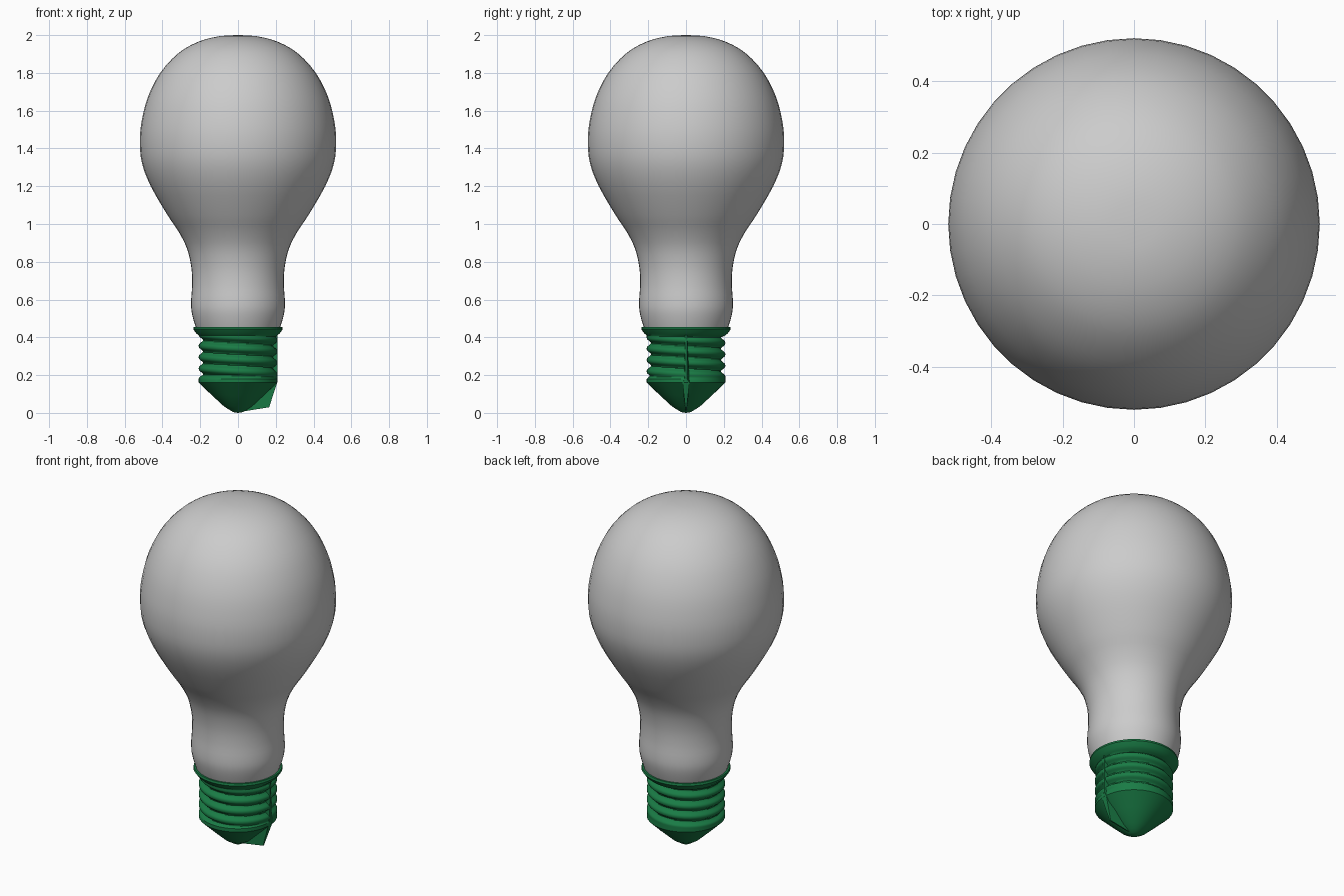
import bpy, math

if "Cube" in bpy.data.objects:
    bpy.data.objects.remove(bpy.data.objects["Cube"])

SEG = 44
GREEN = bpy.data.materials.new("base_green")
GREEN.diffuse_color = (0.01, 0.2, 0.06, 1)
GREEN.use_nodes = True
GREEN.node_tree.nodes["Principled BSDF"].inputs["Base Color"].default_value = GREEN.diffuse_color


def make_object(name, verts, faces, material=None, angle=35):
    mesh = bpy.data.meshes.new(name)
    mesh.from_pydata(verts, [], faces)
    obj = bpy.data.objects.new(name, mesh)
    bpy.context.collection.objects.link(obj)
    if material:
        mesh.materials.append(material)
    bpy.ops.object.select_all(action='DESELECT')
    obj.select_set(True)
    bpy.context.view_layer.objects.active = obj
    bpy.ops.object.mode_set(mode='EDIT')
    bpy.ops.mesh.select_all(action='SELECT')
    bpy.ops.mesh.remove_doubles(threshold=0.00001)
    bpy.ops.mesh.normals_make_consistent(inside=False)
    bpy.ops.object.mode_set(mode='OBJECT')
    bpy.ops.object.shade_smooth_by_angle(angle=math.radians(angle))
    return obj


def lathe(name, profile, radius=lambda r, z, t: r, **kw):
    """Revolve (r, z) points; radius() may vary the radius with height and turn."""
    verts, faces = [], []
    for r, z in profile:
        for i in range(SEG):
            a = math.tau * i / SEG
            rr = radius(r, z, i / SEG)
            verts.append((rr * math.cos(a), rr * math.sin(a), z))
    for j in range(len(profile) - 1):
        for i in range(SEG):
            k = (i + 1) % SEG
            faces.append((j * SEG + i, j * SEG + k, (j + 1) * SEG + k, (j + 1) * SEG + i))
    return make_object(name, verts, faces, **kw)


def smooth_profile(pts, steps=3):
    """Catmull-Rom interpolation through the points."""
    p = [pts[0]] + pts + [pts[-1]]
    out = []
    for i in range(1, len(p) - 2):
        for s in range(steps):
            t = s / steps
            out.append(tuple(0.5 * (2 * b + (c - a) * t + (2 * a - 5 * b + 4 * c - d) * t * t
                                    + (3 * b - a - 3 * c + d) * t ** 3)
                             for a, b, c, d in zip(p[i - 1], p[i], p[i + 1], p[i + 2])))
    return out + [pts[-1]]


# Glass bulb
lathe("glass_bulb", smooth_profile([
    (0.215, 0.43), (0.235, 0.49), (0.247, 0.545), (0.248, 0.60), (0.243, 0.68),
    (0.247, 0.77), (0.27, 0.87), (0.315, 0.96), (0.375, 1.05), (0.462, 1.20),
    (0.508, 1.32), (0.52, 1.43), (0.511, 1.54), (0.478, 1.67), (0.412, 1.80),
    (0.315, 1.905), (0.21, 1.965), (0.10, 1.994), (0, 2.0)]), angle=60)

# Screw base with helical thread grooves, collar and pointed foot
PITCH, LOW, HIGH = 0.06, 0.18, 0.41


def thread(r, z, turn):
    if not LOW < z < HIGH:
        return r
    fade = min(1, (z - LOW) / 0.02, (HIGH - z) / 0.01)
    wave = 0.5 + 0.5 * math.cos(math.tau * ((z - 0.385) / PITCH + turn - 0.5))
    return r - 0.023 * fade * wave ** 1.6


rows = 46
wall = [(0.208, LOW + (HIGH - LOW) * i / rows) for i in range(rows + 1)]
lathe("screw_base",
      [(0, 0), (0.025, 0.004), (0.045, 0.016), (0.075, 0.035), (0.14, 0.095), (0.208, 0.16)]
      + wall + [(0.222, 0.422), (0.237, 0.443), (0.234, 0.455), (0.212, 0.455)],
      radius=thread, material=GREEN)

# Vertical seam running down the +x side into a small wedge at the foot
outline = [(0.209, 0.43, 0.004), (0.209, 0.18, 0.006), (0.207, 0.16, 0.018),
           (0.165, 0.03, 0.004), (0.03, 0.008, 0.003),
           (0.14, 0.10, 0.014), (0.185, 0.17, 0.012), (0.185, 0.43, 0.004)]
n = len(outline)
verts = [(x, s * w, z) for s in (-1, 1) for x, z, w in outline]
faces = [tuple(range(n)), tuple(range(2 * n - 1, n - 1, -1))]
faces += [(i, (i + 1) % n, n + (i + 1) % n, n + i) for i in range(n)]
make_object("base_seam", verts, faces, material=GREEN)
